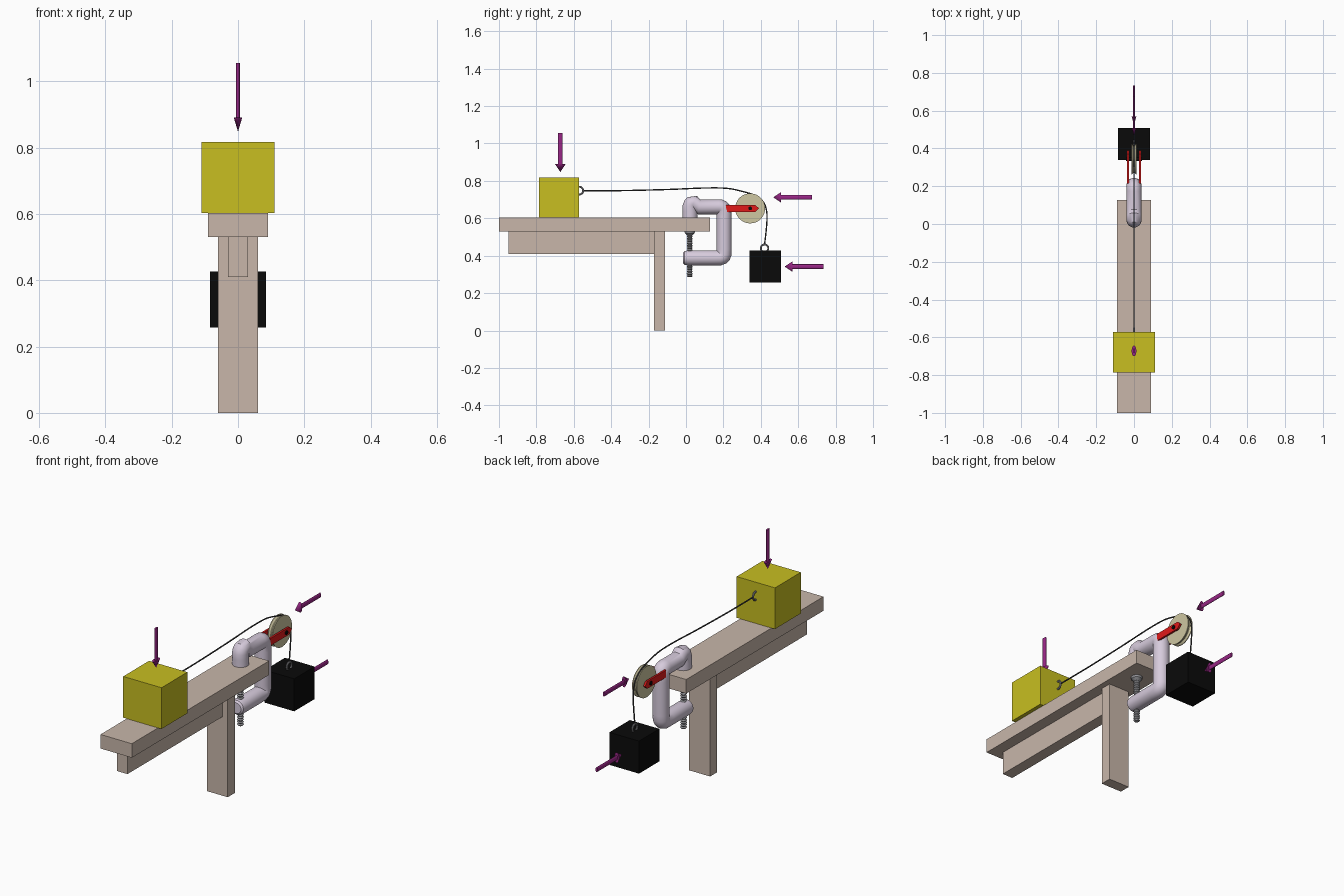
import bpy, bmesh
from math import pi, sin, cos, radians
from mathutils import Vector, Matrix

if "Cube" in bpy.data.objects:
    bpy.data.objects.remove(bpy.data.objects["Cube"])


def material(name, rgb):
    m = bpy.data.materials.new(name)
    m.diffuse_color = (*rgb, 1)
    m.use_nodes = True
    m.node_tree.nodes["Principled BSDF"].inputs["Base Color"].default_value = m.diffuse_color
    return m


WOOD = material("pale_wood", (0.58, 0.47, 0.40))
YELLOW = material("yellow", (0.58, 0.52, 0.015))
BLACK = material("black", (0.003, 0.003, 0.003))
LILAC = material("lilac_metal", (0.68, 0.60, 0.72))
RED = material("red", (0.75, 0.01, 0.01))
CREAM = material("cream", (0.62, 0.57, 0.36))
PURPLE = material("purple", (0.32, 0.02, 0.24))
STEEL = material("steel", (0.30, 0.30, 0.32))
DARK = material("dark_cord", (0.05, 0.05, 0.05))


def finish(name, bm, mat, smooth=True):
    bmesh.ops.recalc_face_normals(bm, faces=bm.faces)
    me = bpy.data.meshes.new(name)
    bm.to_mesh(me)
    bm.free()
    ob = bpy.data.objects.new(name, me)
    bpy.context.collection.objects.link(ob)
    me.materials.append(mat)
    if smooth:
        bpy.ops.object.select_all(action='DESELECT')
        ob.select_set(True)
        bpy.context.view_layer.objects.active = ob
        bpy.ops.object.shade_smooth_by_angle(angle=radians(35))
    return ob


def box(name, lo, hi, mat):
    bm = bmesh.new()
    lo, hi = Vector(lo), Vector(hi)
    bmesh.ops.create_cube(bm, size=1)
    bmesh.ops.scale(bm, vec=hi - lo, verts=bm.verts)
    bmesh.ops.translate(bm, vec=(lo + hi) / 2, verts=bm.verts)
    return finish(name, bm, mat, False)


def lathe(name, profile, mat, matrix, segs=32):
    # profile of (radius, height) turned around local z
    bm = bmesh.new()
    vs = [bm.verts.new((r, 0, h)) for r, h in profile]
    es = [bm.edges.new(p) for p in zip(vs, vs[1:])]
    bmesh.ops.spin(bm, geom=vs + es, axis=(0, 0, 1), cent=(0, 0, 0),
                   angle=2 * pi, steps=segs, use_duplicate=False)
    bmesh.ops.remove_doubles(bm, verts=bm.verts, dist=1e-5)
    bmesh.ops.transform(bm, matrix=matrix, verts=bm.verts)
    return finish(name, bm, mat)


def tube(name, pts, r, mat, segs=10):
    # round tube along (y, z, scale) points in the x = 0 plane
    bm = bmesh.new()
    rings = []
    P = [Vector((0, p[0], p[1])) for p in pts]
    for i, p in enumerate(P):
        t = (P[min(i + 1, len(P) - 1)] - P[max(i - 1, 0)]).normalized()
        n = Vector((0, -t.z, t.y))
        k = r * (pts[i][2] if len(pts[i]) > 2 else 1)
        rings.append([bm.verts.new(p + k * (n * cos(a) + Vector((1, 0, 0)) * sin(a)))
                      for a in (2 * pi * j / segs for j in range(segs))])
    for a, b in zip(rings, rings[1:]):
        for j in range(segs):
            bm.faces.new((a[j], a[j - 1], b[j - 1], b[j]))
    bm.faces.new(rings[0])
    bm.faces.new(rings[-1])
    return finish(name, bm, mat)


def arc(cy, cz, r, a0, a1, n=20):
    return [(cy + r * cos(radians(a0 + (a1 - a0) * i / n)),
             cz + r * sin(radians(a0 + (a1 - a0) * i / n))) for i in range(n + 1)]


def smooth_path(pts, n=8):
    # Catmull-Rom through the given points
    q = [Vector(p) for p in [pts[0], *pts, pts[-1]]]
    out = []
    for a, b, c, d in zip(q, q[1:], q[2:], q[3:]):
        for i in range(n):
            t = i / n
            out.append(tuple(0.5 * (2 * b + (c - a) * t + (2 * a - 5 * b + 4 * c - d) * t * t
                                    + (3 * b - a - 3 * c + d) * t ** 3)))
    return out + [tuple(pts[-1])]


# Bench
box("table_top", (-0.09, -1, 0.53), (0.09, 0.127, 0.603), WOOD)
box("table_apron", (-0.03, -0.95, 0.41), (0.03, -0.17, 0.53), WOOD)
box("table_leg", (-0.06, -0.17, 0), (0.06, -0.112, 0.53), WOOD)

# Block and hanging weight with their hooks
box("sliding_block", (-0.11, -0.785, 0.603), (0.11, -0.573, 0.817), YELLOW)
box("hanging_weight", (-0.085, 0.34, 0.258), (0.085, 0.507, 0.427), BLACK)
tube("block_hook", arc(-0.571, 0.748, 0.021, -125, 125), 0.005, STEEL)
tube("weight_hook", arc(0.42, 0.440, 0.020, -60, 240), 0.005, STEEL)

# C-shaped clamp with small rounded elbows
tube("clamp_frame", [(0.022, 0.603), (0.022, 0.638)] + arc(0.045, 0.66, 0.024, 170, 100, 3)
     + [(0.07, 0.661), (0.175, 0.661)] + arc(0.18, 0.637, 0.024, 80, 10, 3)
     + [(0.204, 0.61), (0.204, 0.435)] + arc(0.18, 0.412, 0.024, -10, -80, 3)
     + [(0.15, 0.388), (0.01, 0.388), (-0.008, 0.388, 0.92), (-0.016, 0.388, 0.7)],
     0.04, LILAC, 32)

# Threaded clamp screw with flared pad
thread = [(0, 0.285)]
for i in range(18):
    z = 0.285 + i * 0.0125
    thread += [(0.011, z), (0.016, z + 0.006)]
thread += [(0.012, 0.508), (0.026, 0.52), (0.028, 0.53), (0, 0.53)]
lathe("clamp_screw", thread, STEEL, Matrix.Translation((0, 0.02, 0)), 20)

# Grooved pulley wheel, axle and two fork plates
AXIS = Matrix.Translation((0, 0.343, 0.653)) @ Matrix.Rotation(pi / 2, 4, 'Y')
lathe("pulley_wheel", [(0, -0.014), (0.08, -0.014), (0.08, -0.010), (0.072, -0.002),
                       (0.072, 0.002), (0.08, 0.010), (0.08, 0.014), (0, 0.014)], CREAM, AXIS, 48)
lathe("pulley_axle", [(0, -0.042), (0.010, -0.042), (0.010, 0.042), (0, 0.042)], BLACK, AXIS, 20)
for side, label in ((-1, "left"), (1, "right")):
    bm = bmesh.new()
    outline = [(0.215, 0.634), (0.37, 0.634), (0.39, 0.653), (0.37, 0.672), (0.215, 0.672)]
    f = bm.faces.new([bm.verts.new((side * 0.032 - 0.005, y, z)) for y, z in outline])
    ext = bmesh.ops.extrude_face_region(bm, geom=[f])["geom"]
    bmesh.ops.translate(bm, vec=(0.010, 0, 0),
                        verts=[v for v in ext if isinstance(v, bmesh.types.BMVert)])
    # extrusion leaves the source face as the other cap when still present
    bmesh.ops.holes_fill(bm, edges=bm.edges)
    finish("fork_plate_" + label, bm, RED, False)

# Cord from the block over the pulley to the weight
tube("cord", smooth_path([(-0.552, 0.748), (-0.35, 0.748), (-0.1, 0.754), (0.1, 0.762),
                          (0.22, 0.760), (0.30, 0.744), (0.37, 0.722), (0.415, 0.685), (0.432, 0.63),
                          (0.431, 0.56), (0.42, 0.46)]), 0.0035, DARK, 8)

# Flattened pointer arrows, tip at the local origin
SHAPE = [(0, 0), (0.028, 0.042), (0.0125, 0.042), (0.0125, 0.207), (0, 0.207)]
FLAT = Matrix.Diagonal((0.45, 1, 1, 1))
SIDE = Matrix.Rotation(-pi / 2, 4, 'X')
for name, pos, rot in (("block_arrow", (0, -0.672, 0.848), Matrix.Identity(4)),
                       ("pulley_arrow", (0, 0.467, 0.712), SIDE),
                       ("weight_arrow", (0, 0.527, 0.342), SIDE)):
    lathe(name, SHAPE, PURPLE, Matrix.Translation(pos) @ rot @ FLAT, 24)
